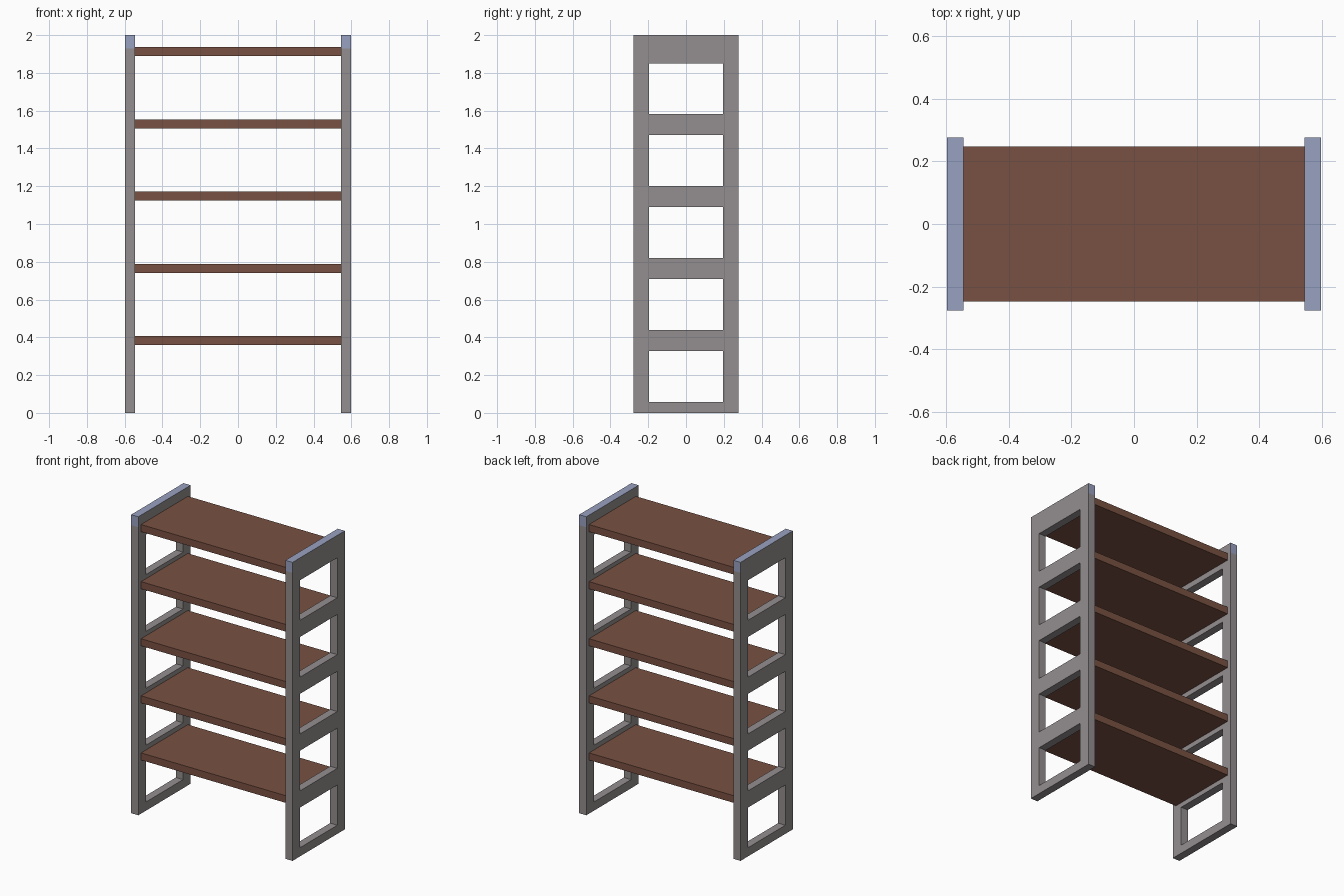
import bpy, bmesh
from mathutils import Vector

if "Cube" in bpy.data.objects:
    bpy.data.objects.remove(bpy.data.objects["Cube"])


def material(name, rgb):
    m = bpy.data.materials.new(name)
    m.diffuse_color = (*rgb, 1)
    m.use_nodes = True
    m.node_tree.nodes["Principled BSDF"].inputs["Base Color"].default_value = m.diffuse_color
    return m


grey = material("grey_metal", (0.296, 0.270, 0.272))
blue = material("pale_blue", (0.316, 0.356, 0.527))
brown = material("brown_wood", (0.190, 0.082, 0.055))

# Side frame grid: rows alternate rail / window, with a cap line near the top
YS = [-0.277, -0.197, 0.197, 0.277]
ZS = [0, 0.058, 0.327, 0.439, 0.708, 0.82, 1.089, 1.201, 1.47, 1.582, 1.85, 1.93, 2.0]
WINDOWS = {1, 3, 5, 7, 9}


def side_frame(name, x0, x1):
    bm = bmesh.new()
    grid = [[bm.verts.new((x0, y, z)) for y in YS] for z in ZS]
    for r in range(len(ZS) - 1):
        for c in range(3):
            if c == 1 and r in WINDOWS:
                continue
            bm.faces.new((grid[r][c], grid[r][c + 1], grid[r + 1][c + 1], grid[r + 1][c]))
    # give the ladder-shaped plate its thickness
    ext = bmesh.ops.extrude_face_region(bm, geom=bm.faces[:], use_keep_orig=True)
    moved = [g for g in ext["geom"] if isinstance(g, bmesh.types.BMVert)]
    bmesh.ops.translate(bm, vec=Vector((x1 - x0, 0, 0)), verts=moved)
    bmesh.ops.recalc_face_normals(bm, faces=bm.faces)
    # pale blue top edge and upper tips of the posts
    for f in bm.faces:
        c = f.calc_center_median()
        on_top = c.z > 1.999
        on_tip = abs(c.y) > 0.276 and c.z > 1.93
        f.material_index = 1 if on_top or on_tip else 0
    me = bpy.data.meshes.new(name)
    bm.to_mesh(me)
    bm.free()
    me.materials.append(grey)
    me.materials.append(blue)
    bpy.context.collection.objects.link(bpy.data.objects.new(name, me))


side_frame("left_side_frame", -0.598, -0.545)
side_frame("right_side_frame", 0.545, 0.598)

# Five evenly spaced shelves
for i in range(5):
    bpy.ops.mesh.primitive_cube_add(size=1, location=(0, 0, 0.383 + 0.3825 * i))
    shelf = bpy.context.object
    shelf.name = f"shelf_{i + 1}"
    shelf.scale = (1.09, 0.496, 0.048)
    shelf.data.materials.append(brown)
